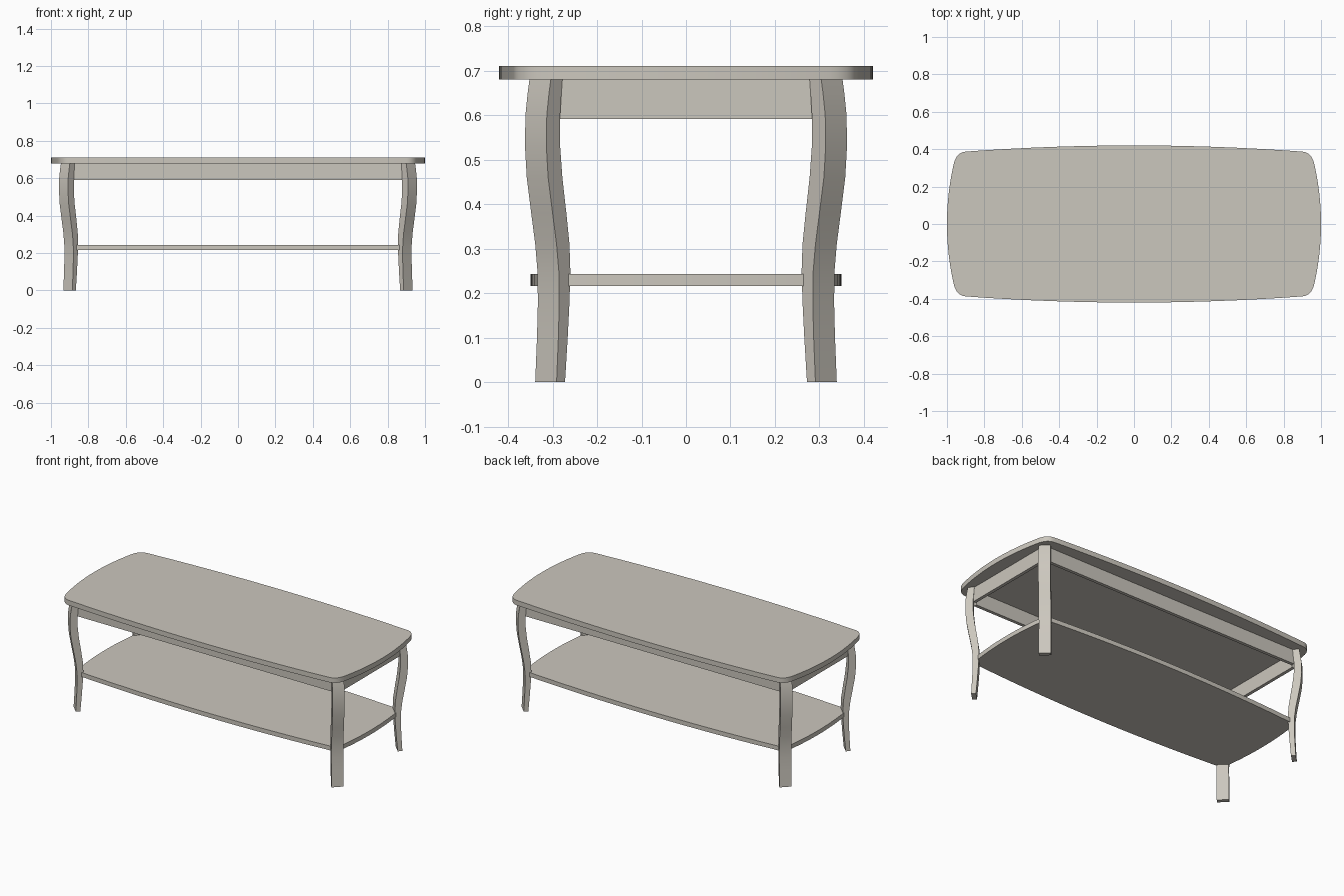
import bpy, bmesh, math
from mathutils import Vector

if "Cube" in bpy.data.objects:
    bpy.data.objects.remove(bpy.data.objects["Cube"])

wood = bpy.data.materials.new("pale greige wood")
wood.diffuse_color = (0.60, 0.57, 0.51, 1)
wood.use_nodes = True
wood.node_tree.nodes["Principled BSDF"].inputs["Base Color"].default_value = wood.diffuse_color


def finish(name, bm, angle=30):
    bmesh.ops.recalc_face_normals(bm, faces=bm.faces)
    me = bpy.data.meshes.new(name)
    bm.to_mesh(me)
    bm.free()
    me.materials.append(wood)
    ob = bpy.data.objects.new(name, me)
    bpy.context.collection.objects.link(ob)
    bpy.ops.object.select_all(action='DESELECT')
    ob.select_set(True)
    bpy.context.view_layer.objects.active = ob
    bpy.ops.object.shade_smooth_by_angle(angle=math.radians(angle))
    return ob


def slab(name, outline, z0, z1):
    bm = bmesh.new()
    f = bm.faces.new([bm.verts.new((x, y, z0)) for x, y in outline])
    r = bmesh.ops.extrude_face_region(bm, geom=[f])
    top = [v for v in r["geom"] if isinstance(v, bmesh.types.BMVert)]
    bmesh.ops.translate(bm, verts=top, vec=(0, 0, z1 - z0))
    return finish(name, bm)


def bowed_outline(hx, hy, cut_x, cut_y, bow_x, bow_y, corner, n=10, m=8):
    """Bowed quarter outline (end then side), mirrored to all four corners.
    corner is the bezier control point, or None for a straight cut."""
    end = [(hx - bow_x * (i / n) ** 2, cut_y * i / n) for i in range(n + 1)]
    side = [(cut_x * i / n, hy - bow_y * (i / n) ** 2) for i in range(n, -1, -1)]
    arc = []
    if corner:
        a, b, c = Vector(end[-1]), Vector(corner), Vector(side[0])
        for i in range(1, m):
            t = i / m
            arc.append(tuple(a * (1 - t) ** 2 + b * 2 * t * (1 - t) + c * t * t))
    q = end + arc + side
    half = q + [(-x, y) for x, y in reversed(q[:-1])]
    return half + [(x, -y) for x, y in reversed(half[1:-1])]


# Table top and lower shelf
slab("table_top", bowed_outline(1.0, 0.42, 0.90, 0.325, 0.037, 0.033, (0.948, 0.383)), 0.68, 0.711)
slab("lower_shelf", bowed_outline(0.925, 0.35, 0.863, 0.27, 0.018, 0.034, None), 0.216, 0.243)

# Apron boards between the legs
def board(name, x0, x1, y0, y1):
    slab(name, [(x0, y0), (x1, y0), (x1, y1), (x0, y1)], 0.592, 0.681)

for s, side, end in ((-1, "front", "left"), (1, "back", "right")):
    board(side + "_apron", -0.885, 0.885, *sorted((s * 0.305, s * 0.325)))
    board(end + "_apron", *sorted((s * 0.90, s * 0.92)), -0.29, 0.29)

# Curved legs set diagonally: (height, inner mid y, outer mid y)
PROFILE = [(0, .296, .315), (.10, .290, .311), (.18, .286, .309), (.25, .284, .310),
           (.31, .286, .315), (.38, .293, .324), (.46, .302, .334), (.53, .307, .338),
           (.60, .307, .337), (.65, .304, .332), (.68, .302, .328)]
H = 0.024   # half width of the leg along each axis
OFF = 0.595  # x of the leg minus y


def leg(name, sx, sy):
    bm = bmesh.new()
    rings = []
    for z, i, o in PROFILE:
        pts = [(i + H, -H), (o + H, -H), (o - H, H), (i - H, H)]
        mids = [(i, i + H, -H), (o, o + H, -H), (o, o - H, H), (i, i - H, H)]
        rings.append([bm.verts.new((sx * (m + OFF + d), sy * y, z)) for m, y, d in mids])
    for a, b in zip(rings, rings[1:]):
        for k in range(4):
            bm.faces.new((a[k], a[(k + 1) % 4], b[(k + 1) % 4], b[k]))
    bm.faces.new(rings[0])
    bm.faces.new(rings[-1])
    return finish(name, bm)


for sx, xn in ((-1, "left"), (1, "right")):
    for sy, yn in ((-1, "front"), (1, "back")):
        leg(f"{yn}_{xn}_leg", sx, sy)
